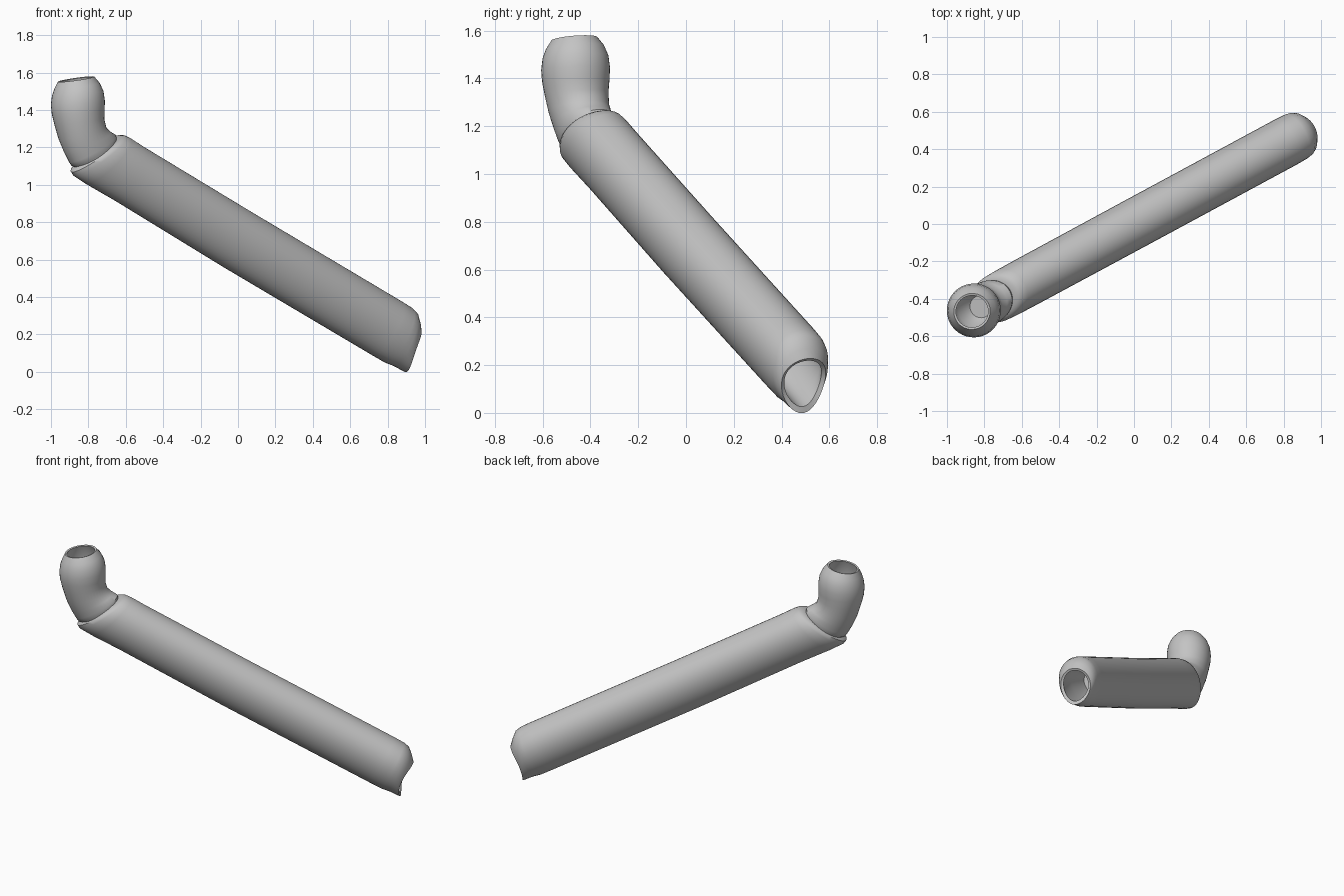
import bpy
import bmesh
import math
from mathutils import Vector

cube = bpy.data.objects.get("Cube")
if cube:
    bpy.data.objects.remove(cube)

SEGMENTS = 40
ALONG = Vector((0.88, 0.475, 0)).normalized()   # heading of the whole part
SIDE = Vector((-ALONG.y, ALONG.x, 0))
UP = Vector((0, 0, 1))

grey = bpy.data.materials.new("plain grey")
grey.use_nodes = True
colour = (0.55, 0.55, 0.55, 1)
grey.diffuse_color = colour
grey.node_tree.nodes["Principled BSDF"].inputs["Base Color"].default_value = colour


def loft(name, rings, egg=0.0):
    """Skin rings of (distance, height, tilt, long radius, side radius, notch)."""
    bm = bmesh.new()
    loops = []
    for dist, height, tilt, r_long, r_side, notch in rings:
        t = math.radians(tilt)
        axis = ALONG * math.cos(t) + UP * math.sin(t)
        normal = ALONG * math.sin(t) - UP * math.cos(t)
        centre = ALONG * dist + UP * height
        loop = []
        for i in range(SEGMENTS):
            a = math.tau * i / SEGMENTS
            c, s = math.cos(a), math.sin(a)
            co = centre + axis * r_long * c + SIDE * r_side * s * (1 + egg * c)
            loop.append(bm.verts.new(co - normal * notch * s * s))
        loops.append(loop)
    for one, two in zip(loops, loops[1:]):
        for i in range(SEGMENTS):
            j = (i + 1) % SEGMENTS
            bm.faces.new((one[i], one[j], two[j], two[i]))
    bm.faces.new(loops[0])
    bm.faces.new(loops[-1])
    bmesh.ops.recalc_face_normals(bm, faces=bm.faces)
    mesh = bpy.data.meshes.new(name)
    bm.to_mesh(mesh)
    bm.free()
    obj = bpy.data.objects.new(name, mesh)
    bpy.context.collection.objects.link(obj)
    mesh.materials.append(grey)
    bpy.ops.object.select_all(action="DESELECT")
    obj.select_set(True)
    bpy.context.view_layer.objects.active = obj
    bpy.ops.object.shade_smooth_by_angle(angle=math.radians(40))
    return obj


def tube_ring(dist, tilt, r_long, r_side, notch=0.0, drop=0.0):
    return (dist, 0.71 - 0.528 * dist - drop, tilt, r_long, r_side, notch)


# Long sloping sleeve: slanted upper end, straight body, notched hollow lower end
loft("long_sleeve", [
    tube_ring(-0.875, 34, 0.145, 0.10),
    tube_ring(-0.865, 35, 0.172, 0.118),
    tube_ring(-0.845, 37, 0.182, 0.128),
    tube_ring(-0.79, 45, 0.176, 0.131),
    tube_ring(-0.66, 62, 0.165, 0.132),
    tube_ring(0.0, 62, 0.167, 0.133, drop=0.005),
    tube_ring(0.90, 62, 0.166, 0.133),
    tube_ring(0.97, 65, 0.165, 0.131),
    tube_ring(1.01, 68, 0.157, 0.126, 0.01),
    tube_ring(1.04, 70, 0.138, 0.116, 0.02, 0.02),
    tube_ring(1.058, 71, 0.121, 0.102, 0.03, 0.038),
    tube_ring(1.052, 71, 0.102, 0.085, 0.03, 0.032),
    tube_ring(1.00, 68, 0.118, 0.098, 0.01, 0.01),
    tube_ring(0.85, 62, 0.12, 0.10),
    tube_ring(0.70, 62, 0.08, 0.07),
], egg=0.12)

# Upright socket bending into the sleeve, with a hollow mouth
loft("upright_socket", [
    (-0.83, 1.13, 31, 0.11, 0.09, 0),
    (-0.875, 1.175, 31, 0.146, 0.112, 0),
    (-0.885, 1.195, 30, 0.150, 0.116, 0),
    (-0.915, 1.23, 23, 0.141, 0.120, 0),
    (-0.945, 1.275, 14, 0.133, 0.126, 0),
    (-0.965, 1.34, 6, 0.135, 0.134, 0),
    (-0.971, 1.39, 4, 0.142, 0.141, 0),
    (-0.973, 1.44, 5, 0.145, 0.144, 0),
    (-0.974, 1.49, 6, 0.138, 0.138, 0),
    (-0.978, 1.53, 8, 0.122, 0.122, 0),
    (-0.984, 1.565, 9, 0.099, 0.096, 0),
    (-0.984, 1.562, 9, 0.087, 0.085, 0),
    (-0.976, 1.49, 6, 0.112, 0.112, 0),
    (-0.972, 1.40, 4, 0.115, 0.115, 0),
    (-0.955, 1.32, 8, 0.10, 0.10, 0),
    (-0.93, 1.27, 14, 0.06, 0.06, 0),
])
